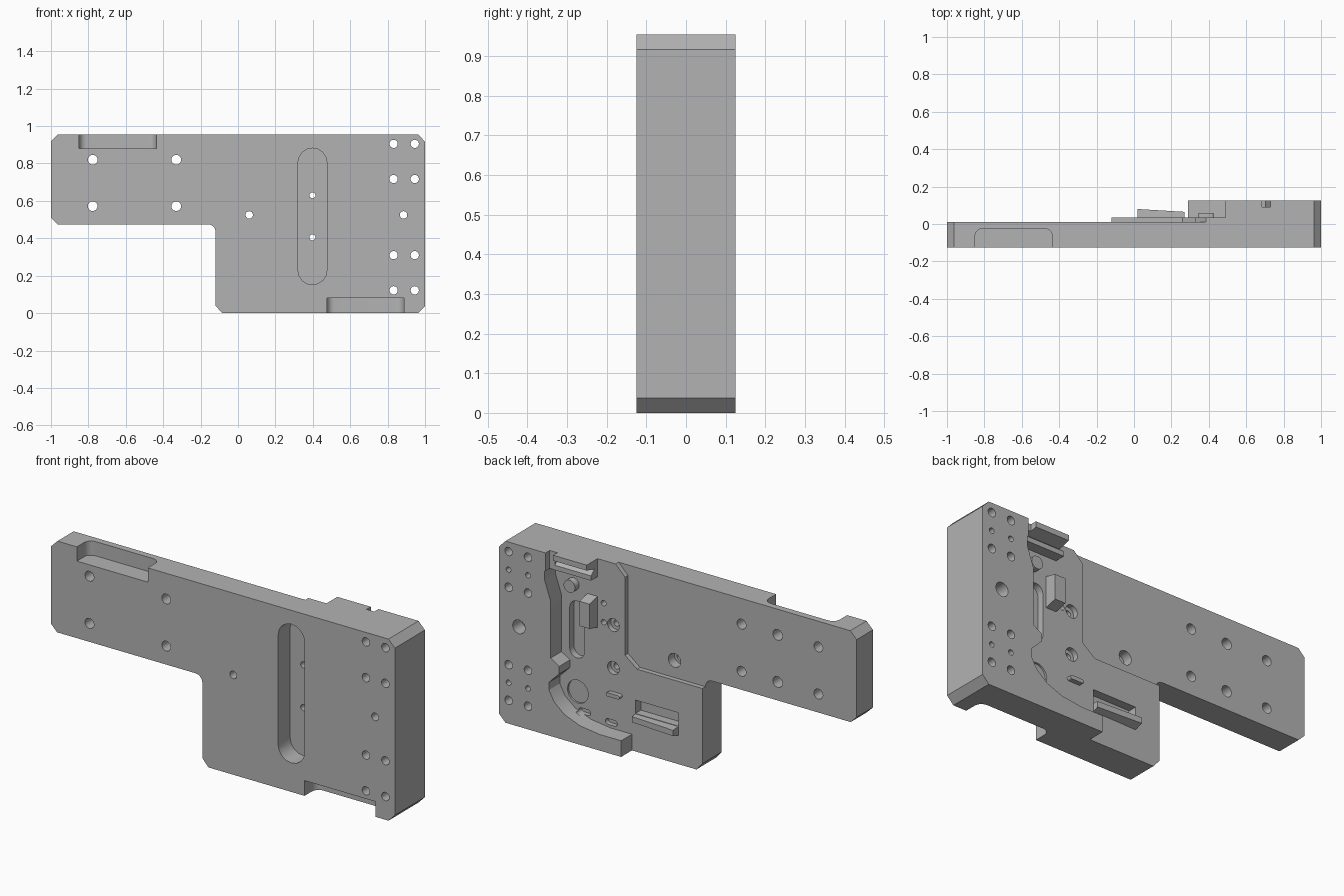
import bpy, bmesh, math

old = bpy.data.objects.get("Cube")
if old:
    bpy.data.objects.remove(old, do_unlink=True)

grey = bpy.data.materials.new("machined_grey")
grey.use_nodes = True
COLOUR = (0.45, 0.45, 0.45, 1)
grey.diffuse_color = COLOUR
grey.node_tree.nodes["Principled BSDF"].inputs["Base Color"].default_value = COLOUR

BACK, FLOOR, ARM, FRONT = 0.125, 0.035, 0.01, -0.125


def prism(name, pts, lo, hi, axis="y"):
    """Extrude a 2D profile along an axis; the profile uses the other two axes in order."""
    place = {"x": lambda a, b, t: (t, a, b),
             "y": lambda a, b, t: (a, t, b),
             "z": lambda a, b, t: (a, b, t)}[axis]
    bm = bmesh.new()
    ends = [[bm.verts.new(place(a, b, t)) for a, b in pts] for t in (lo, hi)]
    for ring in ends:
        bm.faces.new(ring)
    n = len(pts)
    for i in range(n):
        j = (i + 1) % n
        bm.faces.new((ends[0][i], ends[0][j], ends[1][j], ends[1][i]))
    bmesh.ops.recalc_face_normals(bm, faces=bm.faces)
    mesh = bpy.data.meshes.new(name)
    bm.to_mesh(mesh)
    bm.free()
    mesh.materials.append(grey)
    obj = bpy.data.objects.new(name, mesh)
    bpy.context.collection.objects.link(obj)
    return obj


def arc(cx, cz, r, start, end, n=8):
    angles = [math.radians(start + (end - start) * i / n) for i in range(n + 1)]
    return [(cx + r * math.cos(t), cz + r * math.sin(t)) for t in angles]


def disc(cx, cz, r, n=24):
    return arc(cx, cz, r, 0, 360 - 360 / n, n - 1)


def rect(x0, x1, z0, z1):
    return [(x0, z0), (x1, z0), (x1, z1), (x0, z1)]


def slot(x, z, width, length, tilt=0):
    """Rounded slot profile, upright unless tilted."""
    r, h, t = width / 2, (length - width) / 2, math.radians(tilt)
    pts = arc(0, h, r, 0, 180) + arc(0, -h, r, 180, 360)
    return [(x + a * math.cos(t) - b * math.sin(t),
             z + a * math.sin(t) + b * math.cos(t)) for a, b in pts]


# Chamfered L-shaped body
outline = [(-1, 0.51), (-0.965, 0.475), (-0.165, 0.475)]
outline += arc(-0.16, 0.435, 0.04, 90, 0)
outline += [(-0.12, 0.04), (-0.085, 0), (0.963, 0), (1, 0.038),
            (1, 0.917), (0.963, 0.955), (-0.963, 0.955), (-1, 0.918)]
body = prism("body_plate", outline, FRONT, BACK)


def cut(pts, lo, hi, axis="y"):
    cutter = prism("cutter", pts, lo, hi, axis)
    cutter.hide_render = True
    mod = body.modifiers.new("cut", "BOOLEAN")
    mod.operation, mod.solver, mod.object = "DIFFERENCE", "EXACT", cutter
    bpy.context.view_layer.objects.active = body
    bpy.ops.object.modifier_apply(modifier=mod.name)
    bpy.data.objects.remove(cutter, do_unlink=True)


# Rear pocket with stepped wall, curved lower lip and upper rail
cut([(-1.1, -0.1), (0.29, -0.1), (0.29, 0.085), (0.416, 0.085), (0.53, 0.1),
     (0.62, 0.135), (0.68, 0.185), (0.71, 0.24), (0.71, 0.28), (0.65, 0.34),
     (0.65, 0.38), (0.70, 0.41), (0.70, 0.71), (0.735, 0.81), (0.735, 0.86),
     (0.49, 0.86), (0.49, 1.1), (-1.1, 1.1)], FLOOR, 0.3)
# Lower level of the arm
cut([(-1.1, 0.435), (0.26, 0.435), (0.33, 0.49), (0.33, 0.9), (0.39, 0.96),
     (0.39, 1.1), (-1.1, 1.1)], ARM, 0.3)
# Groove and stepped lip in the upper rail
cut([(0.2, 0.945), (0.06, 0.91), (0.09, 0.885), (0.09, 0.8), (0.2, 0.8)],
    0.4, 0.7, "x")
cut(rect(0.685, 0.73, 0.85, 1.1), 0.09, 0.3)

# Rounded edge recesses at the front
for x0, x1, z0, z1 in ((-0.85, -0.437, 0.88, 1.1), (0.475, 0.887, -0.1, 0.08)):
    r, y = 0.04, -0.025
    cut([(x0, -0.2), (x1, -0.2)] + arc(x1 - r, y - r, r, 0, 90)
        + arc(x0 + r, y - r, r, 90, 180), z0, z1, "z")

# Long front slot
cut(slot(0.398, 0.517, 0.155, 0.73), -0.2, -0.025)

# Through holes and small blind holes in the thick end
for x in (0.832, 0.945):
    for z in (0.905, 0.717, 0.31, 0.122):
        cut(disc(x, z, 0.022), -0.2, 0.2)
    for z in (0.81, 0.215):
        cut(disc(x, z, 0.014), 0.04, 0.2)

# Arm holes, the middle pair being blind
for z in (0.82, 0.572):
    for x in (-0.777, -0.33):
        cut(disc(x, z, 0.026), -0.2, 0.2)
    cut(disc(-0.54, z, 0.028), -0.07, 0.2)

# Counterbored holes
for x, z, r, big, depth in ((0.06, 0.525, 0.02, 0.036, -0.04),
                            (0.885, 0.525, 0.02, 0.036, 0.05),
                            (0.398, 0.63, 0.016, 0.034, 0.008),
                            (0.398, 0.405, 0.016, 0.034, 0.008)):
    cut(disc(x, z, r), -0.2, 0.2)
    cut(disc(x, z, big), depth, 0.2)

# Shallow recesses in the pocket floor
cut(slot(0.61, 0.55, 0.085, 0.3), 0.0, 0.06)
cut(disc(0.605, 0.225, 0.06), 0.025, 0.06)
cut(slot(0.565, 0.13, 0.03, 0.07, 90), 0.01, 0.06)
cut(slot(0.41, 0.115, 0.03, 0.07, 90), 0.01, 0.06)
cut(rect(0.02, 0.27, 0.2, 0.27), -0.01, 0.1)
for z in (0.73, 0.63):
    cut(disc(0.455, z, 0.014), 0.0, 0.06)

# Raised parts on the pocket floor
parts = [
    body,
    prism("locating_pin", disc(0.63, 0.785, 0.033), 0.02, 0.07),
    prism("stop_block", [(0.02, 0.59), (0.1, 0.61), (0.1, 0.74), (0.02, 0.76)],
          0.49, 0.55, "x"),
    prism("thin_fin", slot(0.385, 0.27, 0.02, 0.08, 90), 0.02, 0.06),
    prism("clamp_ramp", [(0.02, 0.0), (0.27, 0.0), (0.27, 0.065), (0.02, 0.08)],
          0.14, 0.2, "z"),
]

# Slope the upper and lower sides of the ramp
for v in parts[-1].data.vertices:
    if v.co.y > FLOOR:
        v.co.z = 0.165 if v.co.z < 0.17 else 0.195

for obj in parts:
    bpy.ops.object.select_all(action="DESELECT")
    obj.select_set(True)
    bpy.context.view_layer.objects.active = obj
    bpy.ops.object.shade_smooth_by_angle(angle=math.radians(25))
